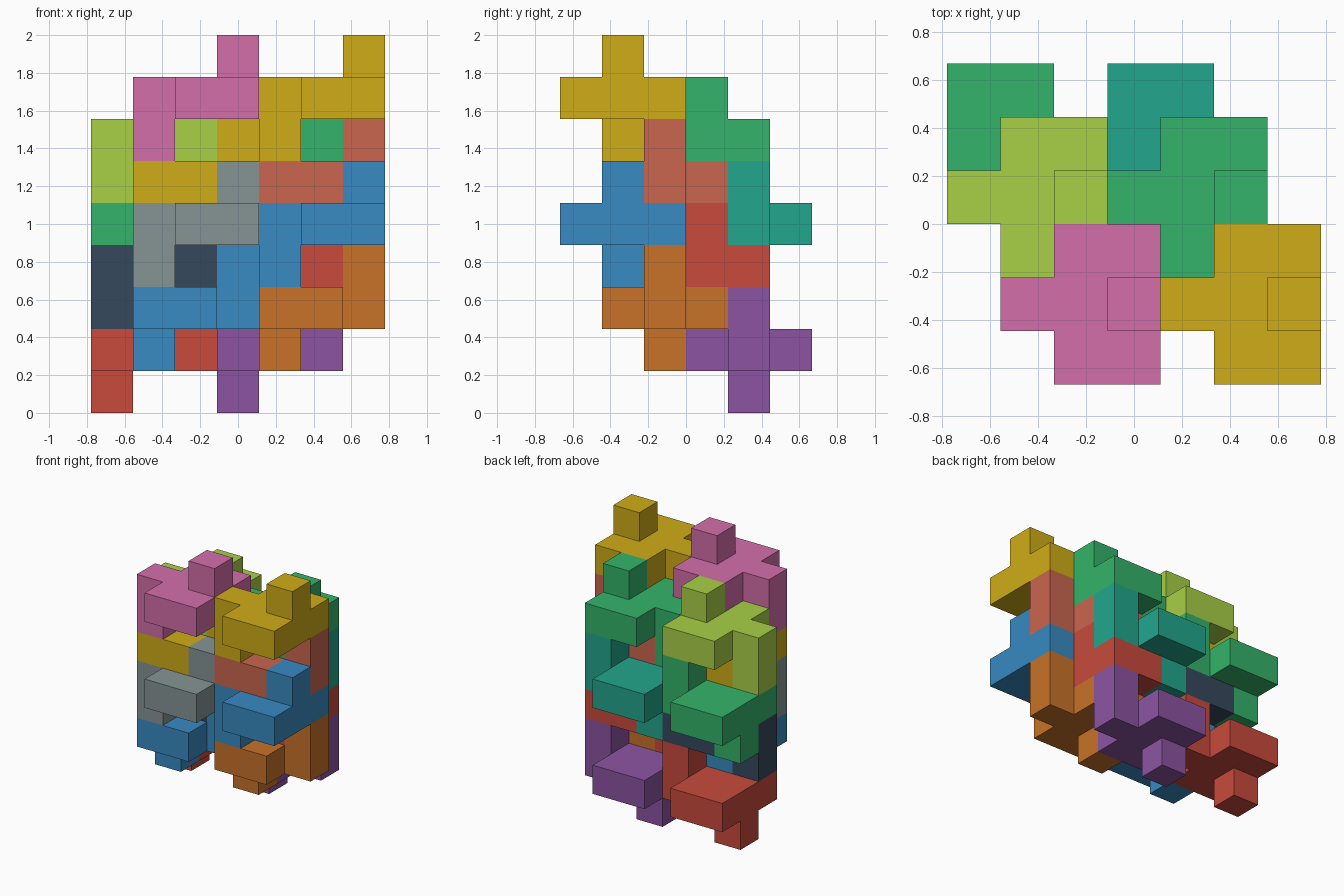
import bpy, bmesh, math
from mathutils import Vector, Matrix

if "Cube" in bpy.data.objects:
    bpy.data.objects.remove(bpy.data.objects["Cube"])

U = 2 / 9                                  # cube edge length
ORIGIN = Vector((-3.5 * U, -3 * U, 0))     # corner of the cell grid

# Nine-cube piece: 2x3 slab, side nub, one cube below the first end, one above the other
ENDS = [(0, 0, -1), (0, 0, 0), (1, 0, 0), (2, 0, 0), (2, 0, 1)]
NUB_LEFT = ENDS + [(x, y, 0) for x in (1, 2) for y in (-1, 1)]
NUB_RIGHT = ENDS + [(x, y, 0) for x in (0, 1) for y in (-1, 1)]

COLORS = {
    "pink": (212, 110, 170), "gold": (208, 172, 24), "grey": (134, 148, 148),
    "blue": (56, 138, 194), "lime": (168, 208, 70), "green": (52, 180, 106),
    "navy": (54, 72, 92), "red": (200, 74, 60), "salmon": (202, 102, 78),
    "orange": (200, 114, 40), "teal": (34, 166, 140), "purple": (140, 84, 162),
}


def linear(c):
    c /= 255
    return c / 12.92 if c <= 0.04045 else ((c + 0.055) / 1.055) ** 2.4


def material(name):
    mat = bpy.data.materials.get(name) or bpy.data.materials.new(name)
    mat.diffuse_color = (*[linear(c) for c in COLORS[name]], 1)
    mat.use_nodes = True
    mat.node_tree.nodes["Principled BSDF"].inputs["Base Color"].default_value = mat.diffuse_color
    return mat


def add_piece(name, color, shape, base):
    """Skin the cubes of one piece with a single closed flat-faced shell."""
    cells = {tuple(a + b for a, b in zip(c, base)) for c in shape}
    bm = bmesh.new()
    for cell in cells:
        centre = Vector(cell) + Vector((0.5, 0.5, 0.5))
        for axis in range(3):
            for sign in (-1, 1):
                n = Vector((0, 0, 0))
                n[axis] = sign
                if tuple(int(a + b) for a, b in zip(cell, n)) in cells:
                    continue                # shared inner wall
                u = Vector((0, 0, 0))
                u[(axis + 1) % 3] = 0.5
                v = n.cross(u)
                mid = centre + n * 0.5
                bm.faces.new([bm.verts.new(ORIGIN + U * (mid + a * u + b * v))
                              for a, b in ((-1, -1), (1, -1), (1, 1), (-1, 1))])
    bmesh.ops.remove_doubles(bm, verts=bm.verts, dist=1e-4)
    bmesh.ops.dissolve_limit(bm, angle_limit=math.radians(1),
                             verts=bm.verts, edges=bm.edges)
    mesh = bpy.data.meshes.new(name)
    bm.to_mesh(mesh)
    bm.free()
    mesh.materials.append(material(color))
    bpy.context.collection.objects.link(bpy.data.objects.new(name, mesh))


# Interlocking rows: (label, shape, first piece cell, colours of left and right piece)
ROWS = [
    ("front_top", NUB_LEFT, (1, 1, 7), ("pink", "gold")),
    ("back_top", NUB_LEFT, (0, 3, 6), ("lime", "green")),
    ("front_upper", NUB_RIGHT, (1, 2, 5), ("gold", "salmon")),
    ("back_upper", NUB_RIGHT, (0, 4, 4), ("green", "teal")),
    ("front_middle", NUB_LEFT, (1, 1, 4), ("grey", "blue")),
    ("back_middle", NUB_LEFT, (0, 3, 3), ("navy", "red")),
    ("front_bottom", NUB_RIGHT, (1, 2, 2), ("blue", "orange")),
    ("back_bottom", NUB_RIGHT, (0, 4, 1), ("red", "purple")),
]
for label, shape, (x, y, z), colors in ROWS:
    for k, side in enumerate(("left", "right")):
        add_piece(f"{label}_{side}_piece", colors[k], shape, (x + 3 * k, y, z))
